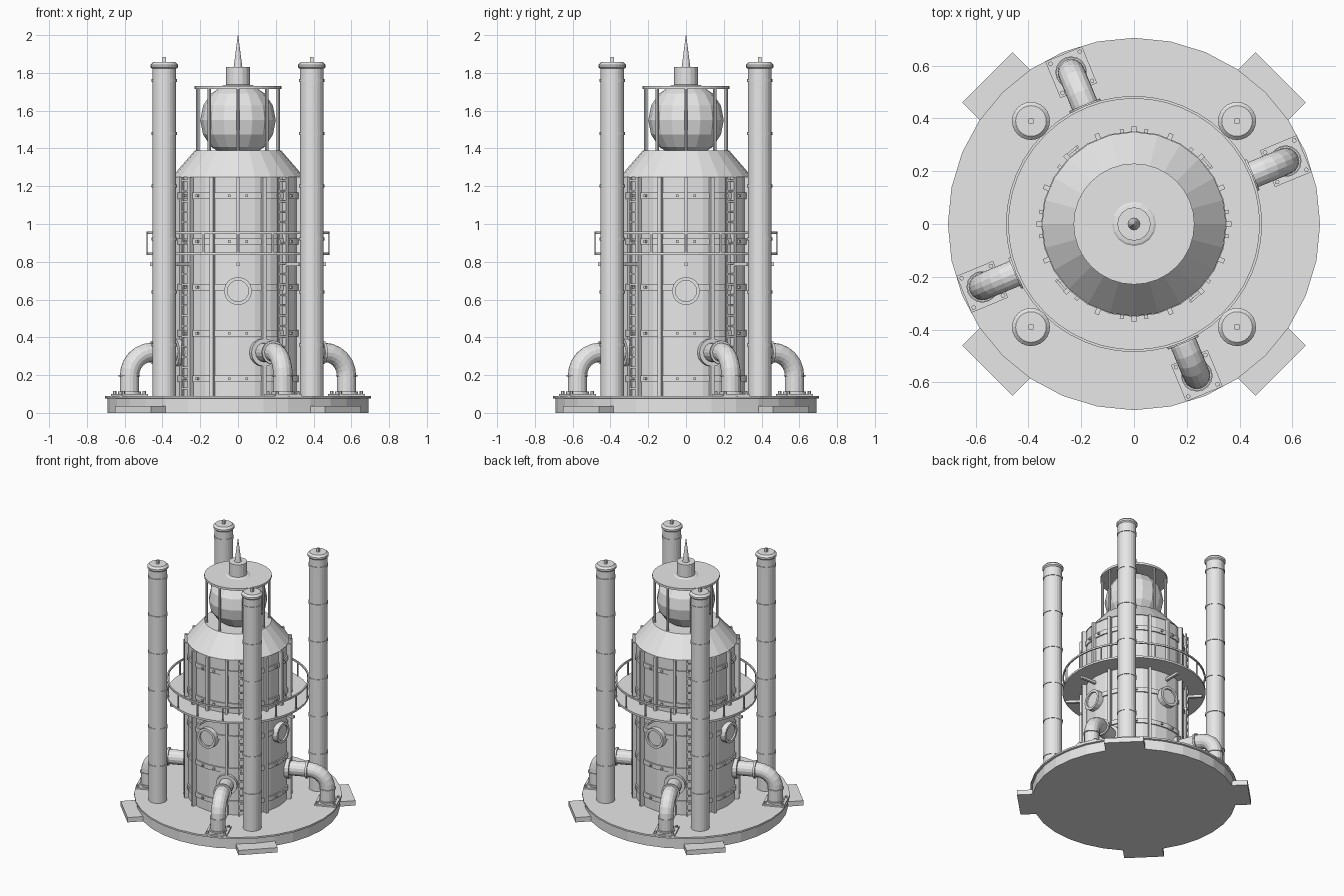
import bpy, bmesh
from math import pi, sin, cos, radians
from mathutils import Matrix, Vector

cube = bpy.data.objects.get("Cube")
if cube:
    bpy.data.objects.remove(cube)

grey = bpy.data.materials.new("light_grey_metal")
grey.use_nodes = True
tone = (0.8, 0.8, 0.8, 1)
grey.diffuse_color = tone
grey.node_tree.nodes["Principled BSDF"].inputs["Base Color"].default_value = tone


def finish(name, bm):
    bmesh.ops.recalc_face_normals(bm, faces=bm.faces)
    mesh = bpy.data.meshes.new(name)
    bm.to_mesh(mesh)
    bm.free()
    mesh.materials.append(grey)
    ob = bpy.data.objects.new(name, mesh)
    bpy.context.collection.objects.link(ob)
    return ob


def lathe(bm, profile, sides, matrix=Matrix(), closed=False):
    """Turn (radius, height) points round the local z axis."""
    rings = []
    for r, z in profile:
        rings.append([bm.verts.new(matrix @ Vector((r * sin(2 * pi * i / sides), r * cos(2 * pi * i / sides), z)))
                      for i in range(sides)])
    pairs = list(zip(rings, rings[1:]))
    if closed:
        pairs.append((rings[-1], rings[0]))
    for a, b in pairs:
        for i in range(sides):
            j = (i + 1) % sides
            bm.faces.new((a[i], a[j], b[j], b[i]))
    if not closed:
        bm.faces.new(rings[0])
        bm.faces.new(rings[-1])


def drum(bm, r, z0, z1, sides, matrix=Matrix()):
    lathe(bm, [(r, z0), (r, z1)], sides, matrix)


def hoop(bm, r0, r1, z0, z1, sides):
    lathe(bm, [(r0, z0), (r1, z0), (r1, z1), (r0, z1)], sides, closed=True)


def box(bm, centre, size, matrix=Matrix()):
    m = matrix @ Matrix.Translation(centre) @ Matrix.Diagonal((*size, 1))
    bmesh.ops.create_cube(bm, size=1, matrix=m)


def turn(degrees):
    return Matrix.Rotation(radians(degrees), 4, 'Z')


def outward(degrees, r, z):
    """Frame whose local z points out from the axis."""
    return turn(degrees) @ Matrix.Translation((r, 0, z)) @ Matrix.Rotation(pi / 2, 4, 'Y')


# Base plate with lip, and four foot pads
bm = bmesh.new()
lathe(bm, [(0.692, 0), (0.692, 0.075), (0.705, 0.078), (0.705, 0.09)], 32)
finish("base_plate", bm)
bm = bmesh.new()
for k in range(4):
    box(bm, (0.685, 0, 0.018), (0.2, 0.27, 0.036), turn(45 + 90 * k))
finish("foot_pads", bm)

# Main tank with sloping shoulder
bm = bmesh.new()
lathe(bm, [(0.343, 0.09), (0.343, 1.25), (0.349, 1.25), (0.228, 1.39)], 24)
finish("tank", bm)

# Hoops and rivets round the tank
bm = bmesh.new()
rivets = bmesh.new()
for n in range(5):
    z = 0.18 + 0.2425 * n
    hoop(bm, 0.335, 0.352, z - 0.017, z + 0.017, 24)
    for k in range(4):
        for a in (-37.5, -7.5, 7.5, 37.5):
            box(rivets, (0.352, 0, z), (0.02, 0.014, 0.014), turn(90 * k + a))
finish("tank_hoops", bm)
finish("rivets", rivets)

# Vertical ribs; those above the portholes start at the walkway
bm = bmesh.new()
for k in range(16):
    z0 = 0.85 if k % 4 == 0 else 0.09
    box(bm, (0.353, 0, (z0 + 1.25) / 2), (0.034, 0.018, 1.25 - z0), turn(22.5 * k))
finish("ribs", bm)

# Ladders
bm = bmesh.new()
for k in range(4):
    m = turn(221 + 90 * k)
    for side in (-1, 1):
        box(bm, (0.362, side * 0.03, 0.67), (0.01, 0.008, 1.16), m)
    for n in range(21):
        box(bm, (0.362, 0, 0.13 + 0.055 * n), (0.01, 0.06, 0.01), m)
finish("ladders", bm)

# Portholes
bm = bmesh.new()
for k in range(4):
    m = outward(90 * k, 0.33, 0.645)
    lathe(bm, [(0.074, 0), (0.074, 0.045), (0.056, 0.045), (0.056, 0.033)], 16, m)
finish("portholes", bm)

# Walkway, railing and support bars
bm = bmesh.new()
hoop(bm, 0.335, 0.485, 0.835, 0.85, 48)
finish("walkway_deck", bm)
bm = bmesh.new()
hoop(bm, 0.475, 0.485, 0.948, 0.96, 48)
for k in range(16):
    box(bm, (0.48, 0, 0.9), (0.009, 0.009, 0.11), turn(22.5 * k))
finish("walkway_railing", bm)
bm = bmesh.new()
for k in range(8):
    box(bm, (0.4, 0, 0.787), (0.13, 0.018, 0.018), turn(45 * k))
finish("walkway_supports", bm)

# Globe in its cage
bm = bmesh.new()
bmesh.ops.create_uvsphere(bm, u_segments=16, v_segments=8, radius=0.2,
                          matrix=Matrix.Translation((0, 0, 1.55)))
finish("globe", bm)
bm = bmesh.new()
for k in range(8):
    drum(bm, 0.009, 1.38, 1.72, 8, turn(45 * k) @ Matrix.Translation((0.214, 0, 0)))
finish("cage_posts", bm)
bm = bmesh.new()
drum(bm, 0.229, 1.714, 1.73, 32)
finish("cage_roof", bm)

# Top vent and spire
bm = bmesh.new()
drum(bm, 0.063, 1.72, 1.83, 16)
finish("top_vent", bm)
bm = bmesh.new()
lathe(bm, [(0.023, 1.83), (0.001, 2.0)], 12)
finish("spire", bm)

# Four tall stacks with bands, caps and knobs
bm = bmesh.new()
for k in range(4):
    m = turn(45 + 90 * k) @ Matrix.Translation((0.552, 0, 0))
    drum(bm, 0.063, 0.09, 1.83, 24, m)
    for n in range(6):
        z = 0.36 + 0.28 * n
        drum(bm, 0.067, z - 0.008, z + 0.008, 24, m)
    lathe(bm, [(0.064, 1.822), (0.072, 1.83), (0.072, 1.843), (0.058, 1.857)], 24, m)
    box(bm, (0, 0, 1.868), (0.018, 0.018, 0.03), m @ turn(45))
finish("stacks", bm)

# Elbow pipes with flanges, foot plates and bolts
bm = bmesh.new()
details = bmesh.new()
foot, bend, height = 0.622, 0.125, 0.32
for k in range(4):
    a = 22.5 + 90 * k
    m = turn(a)
    path = [(foot, 0.09, 0)]
    for s in range(7):
        t = s / 6 * pi / 2
        path.append((foot - bend + bend * cos(t), height - bend + bend * sin(t), t))
    path.append((0.32, height, pi / 2))
    rings = []
    for r, z, t in path:
        f = m @ Matrix.Translation((r, 0, z)) @ Matrix.Rotation(-t, 4, 'Y')
        rings.append([bm.verts.new(f @ Vector((0.051 * cos(i * pi / 8), 0.051 * sin(i * pi / 8), 0)))
                      for i in range(16)])
    for p, q in zip(rings, rings[1:]):
        for i in range(16):
            j = (i + 1) % 16
            bm.faces.new((p[i], p[j], q[j], q[i]))
    bm.faces.new(rings[0])
    bm.faces.new(rings[-1])
    # flanges
    drum(details, 0.074, 0, 0.03, 16, outward(a, 0.335, height))
    drum(details, 0.063, 0, 0.014, 16, outward(a, 0.475, height))
    column = m @ Matrix.Translation((foot, 0, 0))
    drum(details, 0.057, 0.192, 0.2, 16, column)
    drum(details, 0.06, 0.09, 0.112, 16, column)
    box(details, (0, 0, 0.095), (0.15, 0.15, 0.012), column)
    for x in (-1, 1):
        for y in (-1, 1):
            drum(details, 0.009, 0.095, 0.115, 6, column @ Matrix.Translation((x * 0.06, y * 0.06, 0)))
finish("elbow_pipes", bm)
finish("pipe_fittings", details)
